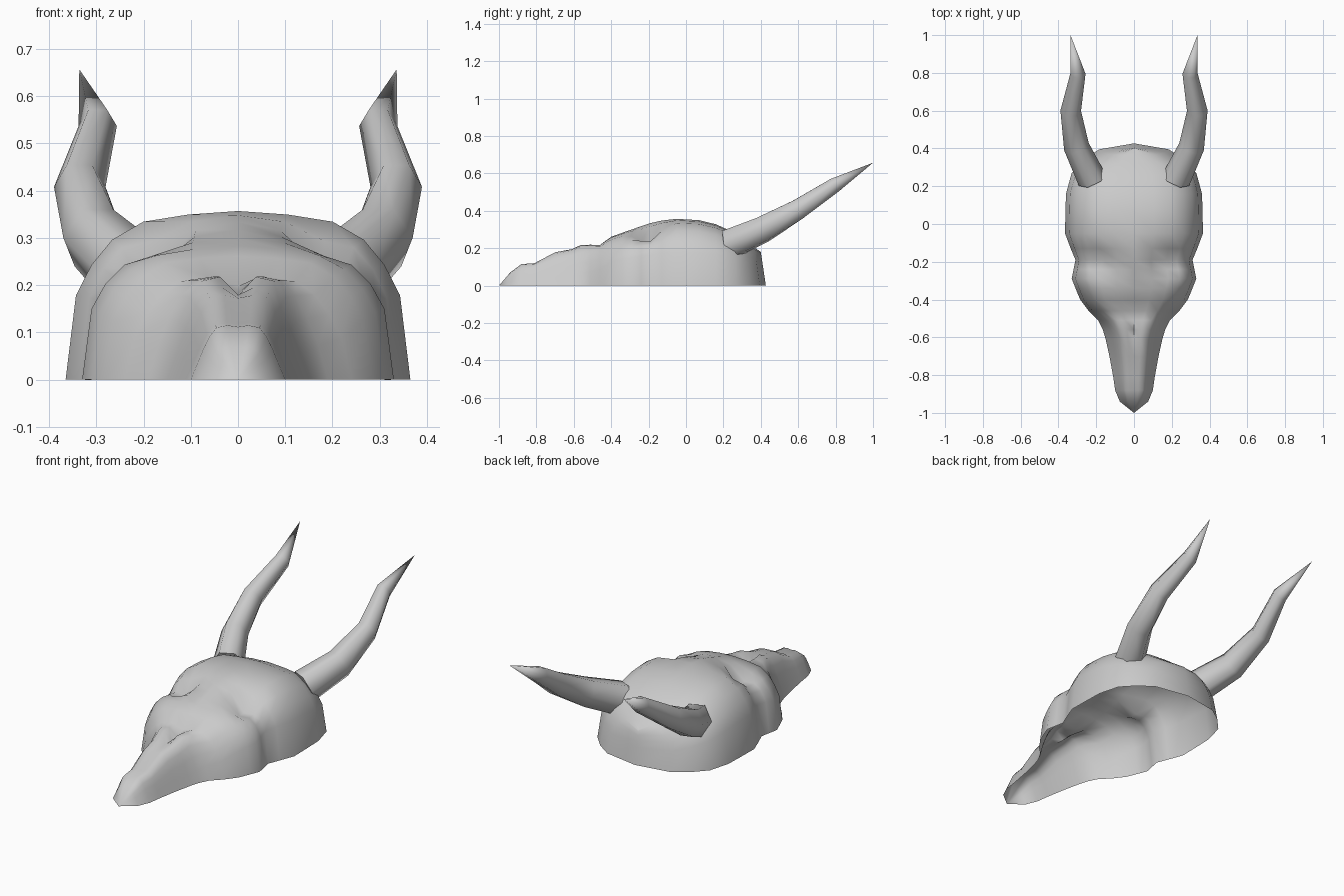
import bpy, bmesh, math
from mathutils import Vector

if "Cube" in bpy.data.objects:
    bpy.data.objects.remove(bpy.data.objects["Cube"])

bone = bpy.data.materials.new("bone grey")
bone.use_nodes = True
bone.diffuse_color = (0.6, 0.6, 0.6, 1)
bone.node_tree.nodes["Principled BSDF"].inputs["Base Color"].default_value = (0.6, 0.6, 0.6, 1)


def finish(bm, name, smooth_angle):
    """Turn a bmesh into a shaded object."""
    bmesh.ops.remove_doubles(bm, verts=bm.verts, dist=0.0005)
    bmesh.ops.recalc_face_normals(bm, faces=bm.faces)
    mesh = bpy.data.meshes.new(name)
    bm.to_mesh(mesh)
    bm.free()
    mesh.materials.append(bone)
    obj = bpy.data.objects.new(name, mesh)
    bpy.context.collection.objects.link(obj)
    bpy.ops.object.select_all(action="DESELECT")
    obj.select_set(True)
    bpy.context.view_layer.objects.active = obj
    bpy.ops.object.shade_smooth_by_angle(angle=math.radians(smooth_angle))
    return obj


def loft(bm, rings, closed=False):
    """Bridge consecutive rows of points with quads."""
    rows = [[bm.verts.new(p) for p in ring] for ring in rings]
    for a, b in zip(rows, rows[1:]):
        count = len(a)
        for i in range(count if closed else count - 1):
            j = (i + 1) % count
            bm.faces.new((a[i], a[j], b[j], b[i]))
    return rows


# Half cross-sections, from the lower edge to the centre line
DOME = [(1, 0), (.94, .5), (.85, .68), (.73, .83), (.55, .94), (.29, .98), (0, 1)]
SNOUT = [(1, 0), (.88, .25), (.74, .55), (.6, .8), (.45, .96), (.22, 1), (0, .97)]

# Stations from muzzle to nape: y, half width, height, dome share, centre dip
STATIONS = [
    (-1, 0, 0, 0, 0), (-.94, .075, .07, 0, 0), (-.88, .1, .115, 0, 0),
    (-.81, .11, .12, 0, 0), (-.7, .13, .178, 0, 0), (-.61, .15, .195, 0, .01),
    (-.56, .165, .218, .1, .035), (-.51, .19, .22, .3, .035),
    (-.46, .24, .22, .6, .02), (-.4, .285, .262, .9, 0), (-.34, .31, .283, 1, 0),
    (-.29, .33, .3, 1, 0), (-.24, .32, .318, 1, 0), (-.19, .31, .334, 1, 0),
    (-.13, .335, .348, 1, 0), (-.05, .365, .357, 1, 0), (.07, .363, .35, 1, 0),
    (.16, .36, .328, 1, 0), (.27, .33, .285, 1, 0), (.34, .265, .24, 1, 0),
    (.395, .185, .205, 1, 0), (.427, 0, .18, 1, 0)]


def skull_row(y, width, height, share, dip):
    half = []
    for k, (s, d) in enumerate(zip(SNOUT, DOME)):
        x = width * (s[0] + (d[0] - s[0]) * share)
        z = height * (s[1] + (d[1] - s[1]) * share)
        if k == 6:
            z -= dip
        # Eye socket hollow
        reach = ((x - .175) / .06) ** 2 + ((y + .2) / .075) ** 2
        z -= .085 * math.exp(-reach)
        # The back of the head leans forward
        lean = .15 * z * min(1, max(0, (y - .2) / .2))
        half.append((x, y - lean, z))
    return half + [(-x, yy, z) for x, yy, z in reversed(half[:-1])]


bm = bmesh.new()
loft(bm, [skull_row(*s) for s in STATIONS])
finish(bm, "skull", 70)

# Horn path: centre and radius
HORN = [((.222, .235, .222), .088), ((.305, .41, .3), .077),
        ((.335, .6, .408), .062), ((.297, .795, .537), .046),
        ((.336, 1, .657), 0)]
SIDES = 6


def horn(name, side):
    centres = [Vector((side * x, y, z)) for (x, y, z), r in HORN]
    rings = []
    for i, c in enumerate(centres):
        along = (centres[min(i + 1, len(centres) - 1)] - centres[max(i - 1, 0)]).normalized()
        across = along.cross(Vector((0, 0, 1))).normalized() * side
        up = Vector((0, 0, 1)) - along * along.z
        up.normalize()
        r = HORN[i][1]
        turns = [math.tau * k / SIDES for k in range(SIDES)]
        rings.append([c + across * r * .88 * math.cos(t) + up * r * math.sin(t) for t in turns])
    mesh = bmesh.new()
    rows = loft(mesh, rings, closed=True)
    mesh.faces.new(rows[0])
    finish(mesh, name, 65)


horn("left_horn", 1)
horn("right_horn", -1)
